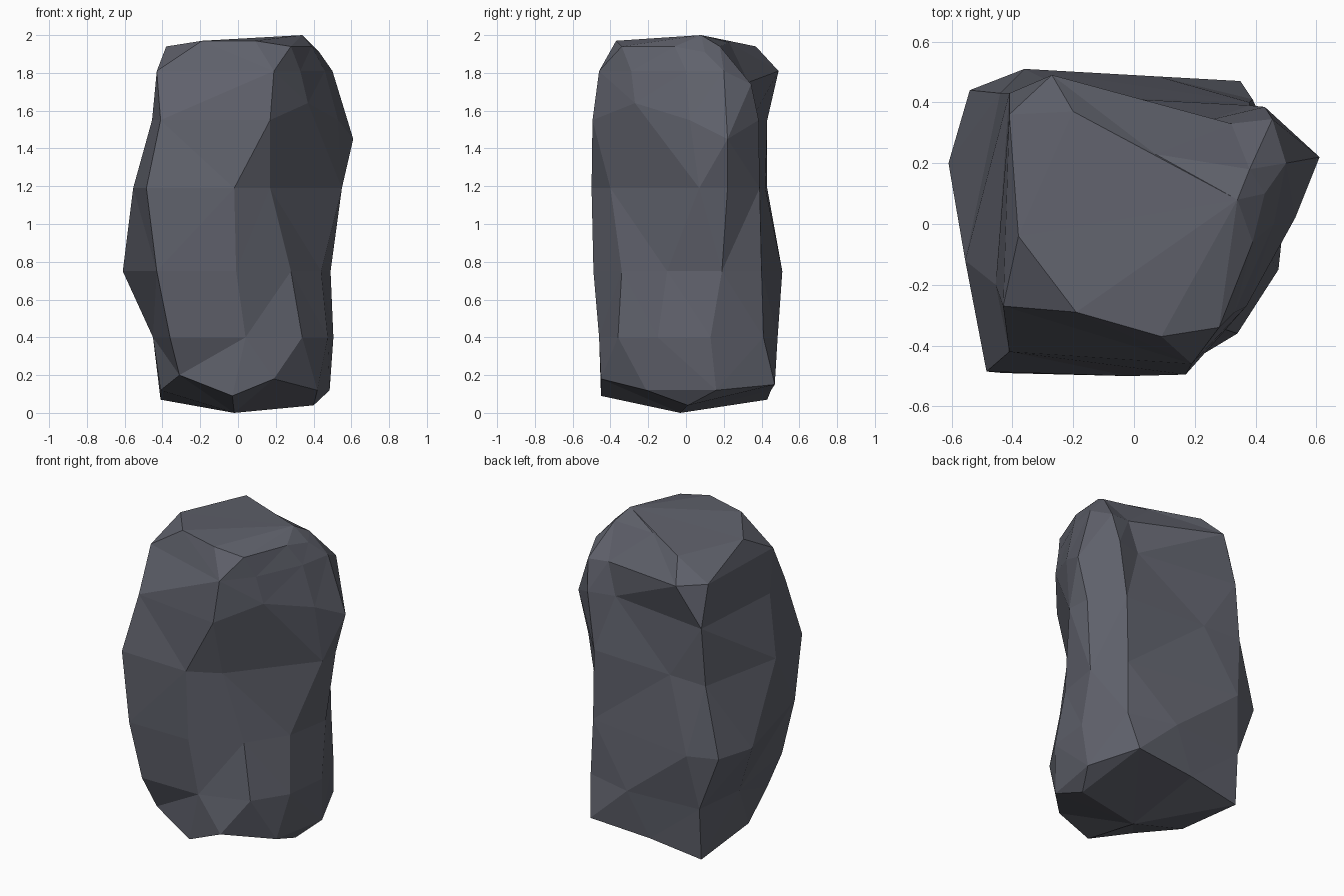
import bpy, bmesh

if "Cube" in bpy.data.objects:
    bpy.data.objects.remove(bpy.data.objects["Cube"])

# One dark slate colour
stone = bpy.data.materials.new("slate grey")
stone.diffuse_color = (0.115, 0.12, 0.148, 1)
stone.use_nodes = True
stone.node_tree.nodes["Principled BSDF"].inputs["Base Color"].default_value = stone.diffuse_color

# Cross-sections by height: front-left, front, front-right, right (2),
# back-right, back, back-left, left
sections = [
    (0.12, [(-.31, -.38), (-.03, -.45), (.19, -.45), (.42, -.21), (.485, .16),
            (.35, .47), (-.06, .45), (-.41, .43), (-.41, -.05)]),
    (0.40, [(-.36, -.46), (.04, -.46), (.34, -.36), (.475, -.15), (.505, .13),
            (.39, .41), (.08, .485), (-.41, .45), (-.45, .10)]),
    (0.75, [(-.43, -.49), (-.01, -.49), (.28, -.34), (.44, -.10), (.49, .19),
            (.38, .40), (-.36, .51), (-.54, .44), (-.61, .20)]),
    (1.19, [(-.485, -.485), (-.02, -.50), (.17, -.40), (.55, .07), (.54, .22),
            (.38, .39), (-.18, .42), (-.44, .43), (-.555, -.12)]),
    (1.55, [(-.41, -.42), (.17, -.495), (.37, -.27), (.53, .02), (.61, .22),
            (.43, .385), (.26, .345), (-.41, .43), (-.455, -.20)]),
    (1.81, [(-.43, -.27), (.19, -.46), (.33, -.29), (.46, 0), (.50, .20),
            (.455, .345), (.32, .33), (-.27, .49), (-.41, .36)]),
    (1.94, [(-.19, -.29), (.09, -.37), (.28, -.34), (.39, -.06), (.43, .10),
            (.38, .18), (.07, .23), (-.20, .37), (-.38, -.04)]),
]

bm = bmesh.new()
rings = [[bm.verts.new((x, y, z)) for x, y in pts] for z, pts in sections]
n = len(rings[0])
base, crown = rings[0], rings[-1]

# Faceted sides
for low, high in zip(rings, rings[1:]):
    for i in range(n):
        j = (i + 1) % n
        bm.faces.new((low[i], low[j], high[j], high[i]))

# Tilted top with its high point to the right
peak = bm.verts.new((.34, .08, 2.0))
for i in range(n):
    bm.faces.new((crown[i], crown[(i + 1) % n], peak))

# Shallow pointed underside with a low lip on the right
foot = bm.verts.new((-.02, -.03, 0))
lip = bm.verts.new((.40, .01, .04))
rim = base[:4] + [lip] + base[5:]
for i in range(n):
    bm.faces.new((rim[(i + 1) % n], rim[i], foot))
for a, b in ((3, 4), (4, 5)):
    bm.faces.new((base[b], base[a], lip))

# Uneven heights where the chipped rims dip and lift
for vert, z in ((base[0], .20), (base[1], .09), (base[2], .18), (base[5], .15),
                (base[7], .07), (crown[0], 1.97), (crown[1], 1.97),
                (crown[4], 1.91), (crown[6], 1.96), (rings[5][5], 1.74),
                (rings[5][6], 1.75), (rings[4][4], 1.45), (rings[4][2], 1.64)):
    vert.co.z = z

# Split the bent quads into flat facets
bmesh.ops.triangulate(bm, faces=bm.faces[:], quad_method='BEAUTY')
bmesh.ops.recalc_face_normals(bm, faces=bm.faces[:])

mesh = bpy.data.meshes.new("rock_pillar")
bm.to_mesh(mesh)
bm.free()
mesh.materials.append(stone)
rock = bpy.data.objects.new("rock_pillar", mesh)
bpy.context.collection.objects.link(rock)
